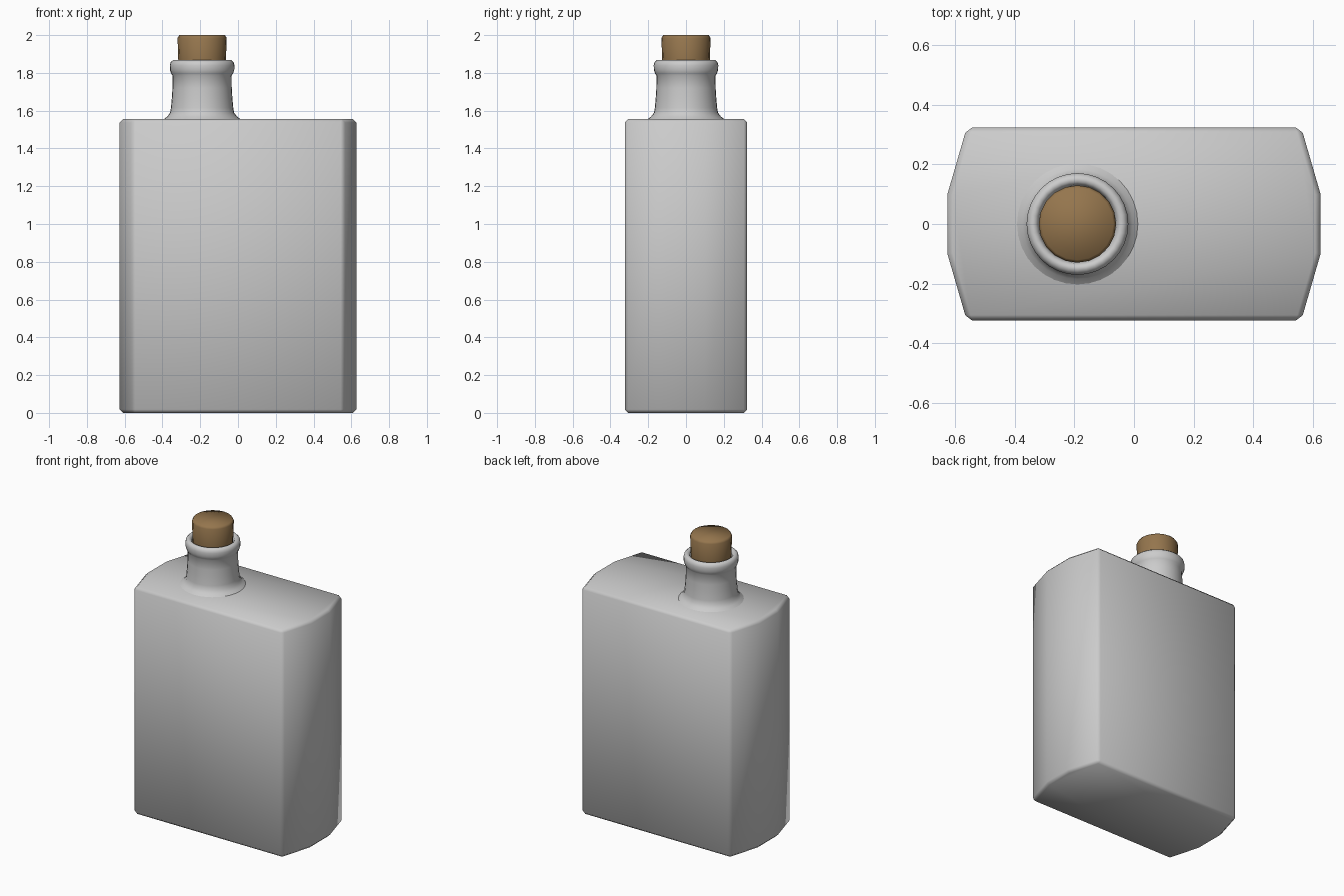
import bpy, bmesh, math

if "Cube" in bpy.data.objects:
    bpy.data.objects.remove(bpy.data.objects["Cube"])

NECK_X = -0.19


def add_object(name, bm, angle=180):
    bmesh.ops.recalc_face_normals(bm, faces=bm.faces)
    mesh = bpy.data.meshes.new(name)
    bm.to_mesh(mesh)
    bm.free()
    obj = bpy.data.objects.new(name, mesh)
    bpy.context.collection.objects.link(obj)
    bpy.ops.object.select_all(action='DESELECT')
    obj.select_set(True)
    bpy.context.view_layer.objects.active = obj
    bpy.ops.object.shade_smooth_by_angle(angle=math.radians(angle))
    return obj


def lathe(name, profile, sides, cap=False, angle=180):
    bm = bmesh.new()
    rings = []
    for r, z in profile:
        rings.append([bm.verts.new((NECK_X + r * math.cos(2 * math.pi * i / sides),
                                    r * math.sin(2 * math.pi * i / sides), z))
                      for i in range(sides)])
    for low, high in zip(rings, rings[1:]):
        for i in range(sides):
            j = (i + 1) % sides
            bm.faces.new((low[i], low[j], high[j], high[i]))
    if cap:
        bm.faces.new(rings[0][::-1])
        bm.faces.new(rings[-1])
    return add_object(name, bm, angle)


# Body: eight-sided outline extruded upwards, with chamfered edges
bm = bmesh.new()
quarter = [(0.627, 0.10), (0.562, 0.324)]
outline = quarter + [(-x, y) for x, y in reversed(quarter)]
outline += [(-x, -y) for x, y in outline]
base = bm.faces.new([bm.verts.new((x, y, 0)) for x, y in outline])
top = bmesh.ops.extrude_face_region(bm, geom=[base])
for v in [g for g in top['geom'] if isinstance(g, bmesh.types.BMVert)]:
    v.co.z = 1.555
bmesh.ops.recalc_face_normals(bm, faces=bm.faces)
sharp = [e for e in bm.edges if e.calc_face_angle(0) > math.radians(30)]
bmesh.ops.bevel(bm, geom=sharp, offset=0.018, offset_type='OFFSET',
                segments=1, profile=0.5, affect='EDGES')
add_object("bottle_body", bm)

# Neck with flared foot and rounded lip, open at the top
lathe("bottle_neck", [(0.207, 1.552), (0.185, 1.569), (0.170, 1.588), (0.165, 1.615),
                      (0.160, 1.67), (0.157, 1.72), (0.156, 1.785), (0.164, 1.797),
                      (0.170, 1.815), (0.171, 1.84), (0.167, 1.856), (0.155, 1.867),
                      (0.142, 1.866), (0.133, 1.857), (0.129, 1.84), (0.128, 1.76)], 32)

# Cork stopper
cork = lathe("cork", [(0.122, 1.76), (0.126, 1.86), (0.130, 1.985), (0.121, 2.0)],
             20, cap=True)
mat = bpy.data.materials.new("cork_brown")
mat.diffuse_color = (0.30, 0.18, 0.075, 1)
mat.use_nodes = True
mat.node_tree.nodes["Principled BSDF"].inputs["Base Color"].default_value = mat.diffuse_color
cork.data.materials.append(mat)
